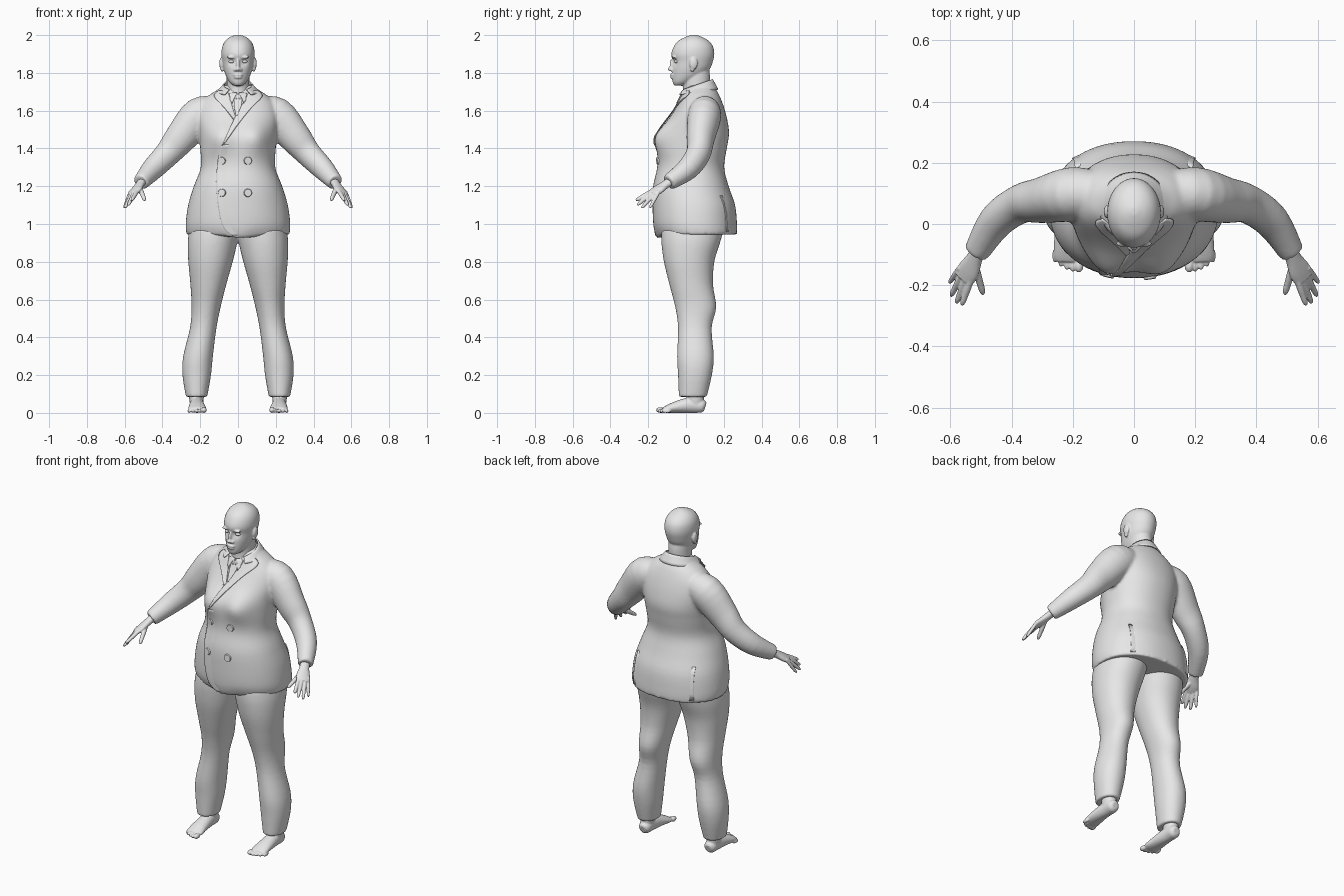
import bpy, bmesh, math
from mathutils import Vector, Matrix
from mathutils.bvhtree import BVHTree

cube = bpy.data.objects.get("Cube")
if cube:
    bpy.data.objects.remove(cube)

grey = bpy.data.materials.new("plain grey")
grey.use_nodes = True
grey.diffuse_color = (0.8, 0.8, 0.8, 1)
grey.node_tree.nodes["Principled BSDF"].inputs["Base Color"].default_value = grey.diffuse_color
SIDES = (("left", 1), ("right", -1))


def spline(rows, steps=4):
    """Smooth curve through rows of any length."""
    pts = [rows[0]] + list(rows) + [rows[-1]]
    out = []
    for a, b, c, d in zip(pts, pts[1:], pts[2:], pts[3:]):
        for k in range(steps):
            t = k / steps
            out.append([q + t * ((r - p) + t * (2*p - 5*q + 4*r - s + t * (3*q - p - 3*r + s))) / 2
                        for p, q, r, s in zip(a, b, c, d)])
    return out + [list(rows[-1])]


def tube(bm, rows, ref=None, sides=40, power=1.0):
    """Loft rows of x, y, z, radius, radius; level rings unless ref is given."""
    rows = spline(rows)
    rings = []
    for i, (x, y, z, a, b) in enumerate(rows):
        u, v = Vector((1, 0, 0)), Vector((0, 1, 0))
        if ref:
            before, after = rows[max(i - 1, 0)], rows[min(i + 1, len(rows) - 1)]
            t = (Vector(after[:3]) - Vector(before[:3])).normalized()
            u = t.cross(Vector(ref)).normalized()
            v = t.cross(u)
        ring = []
        for k in range(sides):
            c, s = math.cos(math.tau * k / sides), math.sin(math.tau * k / sides)
            c, s = (math.copysign(abs(w) ** power, w) for w in (c, s))
            ring.append(bm.verts.new(Vector((x, y, z)) + u * a * c + v * b * s))
        rings.append(ring)
    for lower, upper in zip(rings, rings[1:]):
        for k in range(sides):
            j = (k + 1) % sides
            bm.faces.new((lower[k], lower[j], upper[j], upper[k]))
    bm.faces.new(rings[0])
    bm.faces.new(rings[-1])


def boxed(rows):
    """Turn z, x min, x max, y min, y max into tube rows."""
    return [((a + b) / 2, (c + d) / 2, z, (b - a) / 2, (d - c) / 2) for z, a, b, c, d in rows]


def blob(bm, centre, radii):
    bmesh.ops.create_uvsphere(bm, u_segments=20, v_segments=12, radius=1,
                              matrix=Matrix.LocRotScale(Vector(centre), None, Vector(radii)))


def push(bm, centre, reach, move):
    """Soft bulge or dent in the surface."""
    for v in bm.verts:
        v.co += Vector(move) * math.exp(-((v.co - Vector(centre)).length / reach) ** 2)


def finish(name, bm, voxel=0, smooth=4, thick=0):
    bmesh.ops.recalc_face_normals(bm, faces=bm.faces)
    mesh = bpy.data.meshes.new(name)
    bm.to_mesh(mesh)
    bm.free()
    mesh.materials.append(grey)
    obj = bpy.data.objects.new(name, mesh)
    bpy.context.collection.objects.link(obj)
    bpy.context.view_layer.objects.active = obj
    for o in bpy.context.selected_objects:
        o.select_set(False)
    obj.select_set(True)
    bpy.ops.object.shade_smooth_by_angle(angle=math.radians(50))
    if voxel:
        fuse = obj.modifiers.new("fuse", 'REMESH')
        fuse.mode, fuse.voxel_size, fuse.use_smooth_shade = 'VOXEL', voxel, True
        soft = obj.modifiers.new("soften", 'SMOOTH')
        soft.factor, soft.iterations = 0.5, smooth
    if thick:
        solid = obj.modifiers.new("thickness", 'SOLIDIFY')
        solid.thickness, solid.offset = thick, 0
    return obj


def grid(bm, lines):
    verts = [[bm.verts.new(p) for p in line] for line in lines]
    for a, b in zip(verts, verts[1:]):
        for k in range(len(a) - 1):
            bm.faces.new((a[k], a[k + 1], b[k + 1], b[k]))


# Jacket: body and sleeves fused together
bm = bmesh.new()
tube(bm, boxed([(z, -w, w, front, back) for z, w, front, back in (
    (.945, .273, -.152, .27), (1.0, .277, -.172, .27), (1.1, .264, -.177, .26),
    (1.2, .234, -.174, .226), (1.3, .197, -.152, .202), (1.4, .2, -.142, .216),
    (1.48, .207, -.125, .228), (1.56, .215, -.085, .217), (1.63, .2, -.045, .197),
    (1.68, .155, -.02, .177), (1.71, .11, -.005, .16), (1.735, .078, .01, .142))]),
    sides=64, power=0.92)
for name, s in SIDES:
    push(bm, (s * .1, -.13, 1.46), .085, (0, -.045, 0))
push(bm, (0, -.17, .945), .07, (0, 0, -.025))
for name, s in SIDES:
    tube(bm, [(s * x, y, z, a, b) for x, y, z, a, b in (
        (.1, .1, 1.6, .07, .07), (.2, .098, 1.575, .088, .098), (.3, .078, 1.46, .075, .086),
        (.37, .066, 1.375, .064, .07), (.45, .01, 1.293, .058, .06),
        (.515, -.092, 1.22, .042, .043))], ref=(0, 0, 1))
jacket = finish("jacket", bm, voxel=.009, smooth=5)
bpy.context.view_layer.update()
surface = BVHTree.FromObject(jacket, bpy.context.evaluated_depsgraph_get())


def drape(x, z, facing=-1):
    hit, normal, *_ = surface.ray_cast(Vector((x, facing, z)), Vector((0, -facing, 0)))
    if hit is None:
        hit, normal, *_ = surface.find_nearest(Vector((x, 0, z)))
    return hit, normal


def ribbon(name, edge, inner, lift=.008, sink=.004, facing=-1):
    """Cloth strip laid on the jacket between two x, z edges."""
    bm = bmesh.new()
    lines = []
    for a, b in zip(spline(edge), spline(inner)):
        line = []
        for k in range(9):
            t = k / 8
            hit, normal = drape(a[0] + (b[0] - a[0]) * t, a[1] + (b[1] - a[1]) * t, facing)
            line.append(hit + normal * (lift + (sink - lift) * t))
        lines.append(line)
    grid(bm, lines)
    return finish(name, bm, thick=.005)


# Lapels, front overlap and back vents
ribbon("left_lapel", ((.1, 1.7), (.125, 1.67), (.06, 1.6), (-.07, 1.43)),
       ((.055, 1.7), (.04, 1.66), (-.012, 1.57), (-.085, 1.41)))
ribbon("right_lapel", ((-.1, 1.7), (-.122, 1.67), (-.07, 1.61), (-.025, 1.55)),
       ((-.055, 1.7), (-.04, 1.66), (-.025, 1.6), (-.012, 1.56)))
ribbon("front_overlap", ((-.085, 1.42), (-.105, 1.34), (-.112, 1.18), (-.085, 1.0), (-.03, .94)),
       ((-.03, 1.42), (-.04, 1.34), (-.04, 1.18), (-.02, 1.0), (.02, .94)), lift=.004, sink=-.006)
for name, s in SIDES:
    ribbon(name + "_vent", ((s * .19, 1.15), (s * .2, .96)), ((s * .165, 1.15), (s * .165, .96)),
           lift=.003, sink=-.006, facing=1)

# Double row of buttons
for row, z in (("upper", 1.335), ("lower", 1.165)):
    for name, x in (("left", .052), ("right", -.085)):
        hit, normal = drape(x, z)
        bm = bmesh.new()
        turn = normal.to_track_quat('Z', 'Y').to_matrix().to_4x4()
        bmesh.ops.create_cone(bm, cap_ends=True, segments=24, radius1=.022, radius2=.019,
                              depth=.009, matrix=Matrix.Translation(hit + normal * .003) @ turn)
        finish(f"{row}_{name}_button", bm)


# Jacket collar and shirt collar wrap the neck
def band(name, top, bottom, gap):
    bm = bmesh.new()
    start = math.radians(-90 + gap)
    lines = []
    for k in range(49):
        a = start + math.radians(360 - 2 * gap) * k / 48
        c, s = math.cos(a), math.sin(a)
        ends = [Vector((r * c, .055 + q * s, z + tilt * s)) for r, q, z, tilt in (top, bottom)]
        lines.append([ends[0].lerp(ends[1], t / 4) for t in range(5)])
    grid(bm, lines)
    return finish(name, bm, thick=.007)


band("jacket_collar", (.074, .084, 1.735, .03), (.112, .113, 1.697, .015), 38)
band("shirt_collar", (.064, .077, 1.72, .025), (.072, .09, 1.68, .02), 4)

# Cravat and shirt points in the neck opening
ribbon("cravat", ((-.014, 1.685), (-.022, 1.64), (-.012, 1.57)),
       ((.014, 1.685), (.022, 1.64), (-.004, 1.57)), lift=.005, sink=.005)
for name, s in SIDES:
    ribbon(name + "_shirt_point", ((s * .006, 1.69), (s * .03, 1.635)),
           ((s * .045, 1.69), (s * .04, 1.65)), lift=.009, sink=.006)

# Trousers
bm = bmesh.new()
for name, s in SIDES:
    tube(bm, [(s * x, y, z, a, b) for x, y, z, a, b in boxed((
        (.97, -.01, .258, -.13, .2), (.9, .004, .266, -.13, .18), (.8, .028, .263, -.117, .15),
        (.68, .062, .252, -.088, .143), (.56, .092, .246, -.057, .16), (.45, .114, .254, -.042, .136),
        (.3, .133, .29, -.047, .147), (.2, .143, .294, -.042, .137), (.085, .163, .276, -.038, .11)))],
        power=0.95)
finish("trousers", bm, voxel=.008)

# Head with neck, ears and face
bm = bmesh.new()
tube(bm, boxed([(z, -w, w, front, back) for z, w, front, back in (
    (1.732, .02, -.06, -.015), (1.748, .042, -.07, .03), (1.78, .062, -.074, .09),
    (1.82, .076, -.074, .126), (1.86, .083, -.072, .142), (1.9, .088, -.078, .15),
    (1.94, .083, -.064, .143), (1.97, .067, -.04, .12), (1.99, .042, -.003, .085),
    (2.001, .012, .03, .055))]), sides=48)
for name, s in SIDES:
    push(bm, (s * .034, -.066, 1.86), .02, (0, .013, 0))
tube(bm, boxed(((1.66, -.064, .064, -.02, .13), (1.72, -.06, .06, -.015, .125),
                (1.78, -.06, .06, -.02, .127), (1.83, -.06, .06, -.01, .12))))
blob(bm, (0, -.076, 1.842), (.01, .011, .03))
blob(bm, (0, -.083, 1.82), (.013, .013, .011))
blob(bm, (0, -.073, 1.79), (.026, .011, .007))
blob(bm, (0, -.071, 1.777), (.023, .012, .008))
for name, s in SIDES:
    blob(bm, (s * .014, -.074, 1.816), (.01, .011, .009))
    blob(bm, (s * .034, -.064, 1.883), (.026, .011, .008))
    blob(bm, (s * .088, .04, 1.85), (.011, .022, .032))
    blob(bm, (s * .084, .034, 1.822), (.009, .012, .016))
finish("head", bm, voxel=.0045, smooth=3)

for name, s in SIDES:
    # Eyes
    bm = bmesh.new()
    blob(bm, (s * .034, -.049, 1.86), (.016, .014, .009))
    finish(name + "_eye", bm)

    # Hand: palm, four fingers and thumb
    bm = bmesh.new()
    across = Vector((s * .045, .035, -.015))
    reach = Vector((s * .045, -.075, -.05))
    tube(bm, [(s * x, y, z, a, b) for x, y, z, a, b in (
        (.505, -.075, 1.23, .027, .022), (.52, -.11, 1.208, .027, .02),
        (.54, -.15, 1.18, .038, .018), (.557, -.18, 1.16, .036, .013))],
        ref=reach.cross(across), sides=24)
    for base, tip, r in (((.535, -.185, 1.172), (.563, -.265, 1.125), .0105),
                         ((.55, -.18, 1.165), (.58, -.258, 1.1), .0105),
                         ((.564, -.168, 1.158), (.598, -.235, 1.085), .01),
                         ((.575, -.152, 1.156), (.603, -.192, 1.085), .009),
                         ((.52, -.135, 1.19), (.493, -.23, 1.125), .0115)):
        a, b = (Vector((s * p[0], p[1], p[2])) for p in (base, tip))
        tube(bm, [(*a.lerp(b, t), r * w, r * w) for t, w in (
            (-.25, 1), (.3, 1.1), (.6, 1), (.85, .9), (1, .5))], ref=(0, 0, 1), sides=14)
    finish(name + "_hand", bm, voxel=.0035, smooth=2)

    # Bare foot: sole, ankle and toes
    bm = bmesh.new()
    tube(bm, [(s * x, y, z, a, b) for x, y, z, a, b in (
        (.218, .102, .032, .018, .022), (.218, .085, .036, .034, .035), (.218, .03, .042, .037, .042),
        (.217, -.05, .031, .044, .031), (.215, -.1, .02, .048, .02), (.215, -.122, .015, .042, .013))],
        ref=(0, 0, 1), sides=28)
    tube(bm, [(s * .22, y, z, a, b) for y, z, a, b in (
        (.05, .03, .032, .044), (.05, .08, .039, .045), (.05, .14, .042, .05))], sides=28)
    for k in range(5):
        r = .015 if k == 0 else .0115 - .0006 * k
        blob(bm, (s * (.18 + .0195 * k), -.135 + .002 * k * k, r), (r, .024, r))
    finish(name + "_foot", bm, voxel=.004, smooth=2)
